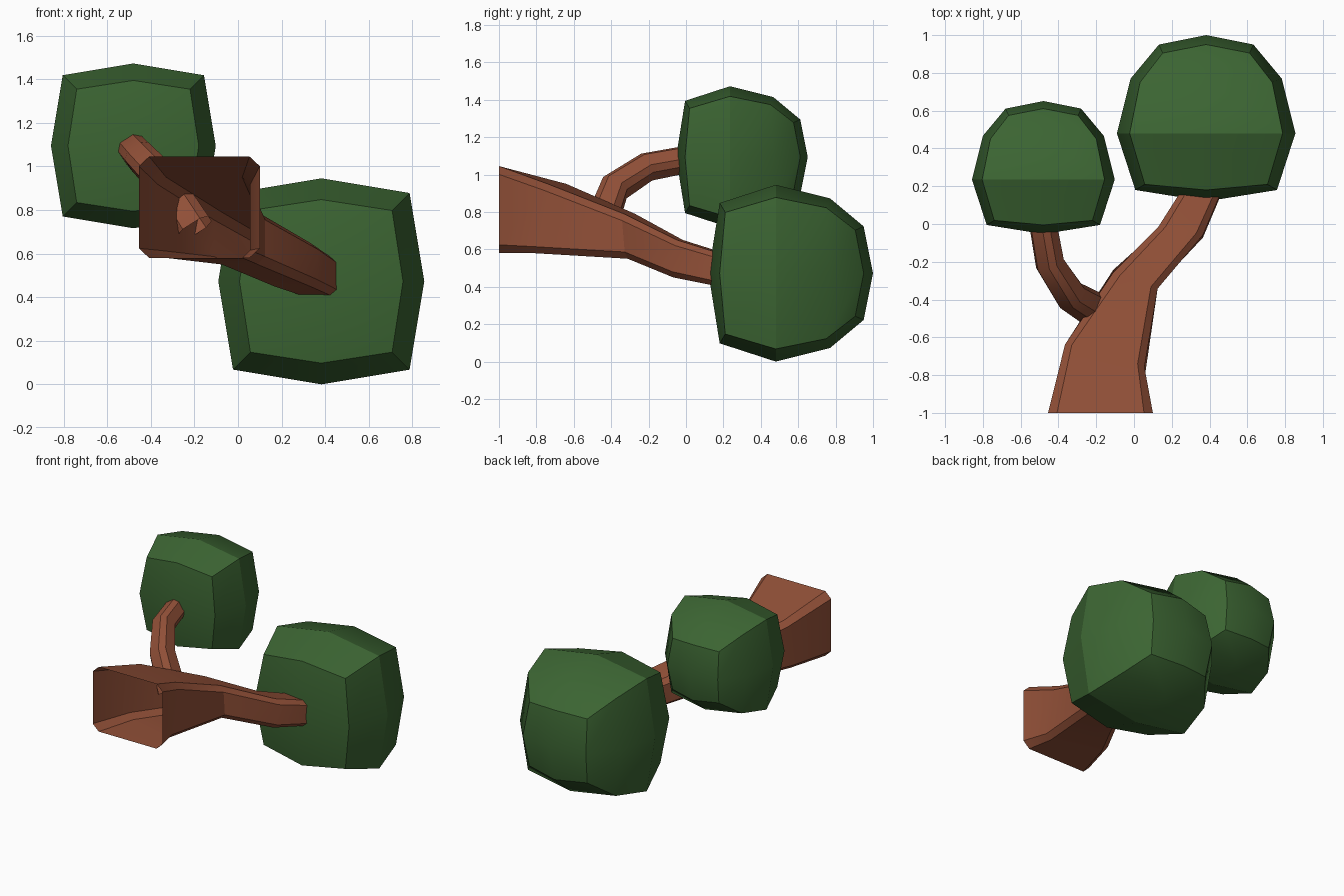
import bpy, bmesh
from mathutils import Vector
from math import radians

if "Cube" in bpy.data.objects:
    bpy.data.objects.remove(bpy.data.objects["Cube"])


def material(name, col):
    m = bpy.data.materials.new(name)
    m.diffuse_color = (*col, 1)
    m.use_nodes = True
    m.node_tree.nodes["Principled BSDF"].inputs["Base Color"].default_value = m.diffuse_color
    return m


GREEN = material("leaf green", (0.044, 0.128, 0.032))
BROWN = material("bark brown", (0.285, 0.080, 0.039))


def loft(name, rings, mat, start=None, end=None):
    """Skin a list of 8-point rings; optional pole points close the ends."""
    bm = bmesh.new()
    vr = [[bm.verts.new(p) for p in r] for r in rings]
    n = len(vr[0])
    for a, b in zip(vr, vr[1:]):
        for i in range(n):
            j = (i + 1) % n
            bm.faces.new((a[i], a[j], b[j], b[i]))
    for ring, pole in ((vr[0], start), (vr[-1], end)):
        if pole is not None:
            c = bm.verts.new(pole)
            for i in range(n):
                bm.faces.new((ring[i], ring[(i + 1) % n], c))
    bmesh.ops.recalc_face_normals(bm, faces=bm.faces)
    me = bpy.data.meshes.new(name)
    bm.to_mesh(me)
    bm.free()
    me.materials.append(mat)
    ob = bpy.data.objects.new(name, me)
    bpy.context.collection.objects.link(ob)
    bpy.ops.object.select_all(action='DESELECT')
    ob.select_set(True)
    bpy.context.view_layer.objects.active = ob
    bpy.ops.object.shade_smooth_by_angle(angle=radians(30))
    return ob


# leafy crowns: bulging square rings stacked along y (mid radius, mid y, corner, corner y)
CROWN = [(0.375, -0.30, 0.325, -0.27), (0.4725, 0.0, 0.405, 0.0),
         (0.40, 0.29, 0.35, 0.27), (0.25, 0.47, 0.23, 0.425)]
GRID = [(1, 0), (1, 1), (0, 1), (-1, 1), (-1, 0), (-1, -1), (0, -1), (1, -1)]


def crown(name, centre, s):
    c = Vector(centre)
    rings = []
    for rm, ym, rc, yc in CROWN:
        ring = []
        for gx, gz in GRID:
            r, y = (rc, yc) if gx and gz else (rm, ym)
            ring.append(c + s * Vector((gx * r, y, gz * r)))
        rings.append(ring)
    loft(name, rings, GREEN, c + s * Vector((0, -0.36, 0)), c + s * Vector((0, 0.52, 0)))


crown("large_crown", (0.382, 0.48, 0.4725), 1.0)
crown("small_crown", (-0.48, 0.235, 1.094), 0.8)


def chamfered(k, l):
    """Unit square -1..1 with cut corners."""
    a, b = 1 - k, 1 - l
    return [(1, -b), (1, b), (a, 1), (-a, 1), (-1, b), (-1, -b), (-a, -1), (a, -1)]


# trunk, open at the foot: left x, y, right x, y, bottom z, top z, y tilt of top
TRUNK = [(-0.455, -1.0, 0.10, -1.0, 0.58, 1.045, 0.0),
         (-0.365, -0.67, 0.055, -0.79, 0.58, 0.95, 0.04),
         (-0.11, -0.25, 0.125, -0.335, 0.55, 0.79, -0.01),
         (0.13, -0.02, 0.365, -0.065, 0.45, 0.65, 0.01),
         (0.27, 0.20, 0.46, 0.16, 0.405, 0.58, 0.01)]
rings = []
for xl, yl, xr, yr, zb, zt, tilt in TRUNK:
    ring = []
    for u, v in chamfered(0.17 if xl < -0.3 else 0.3, 0.19 if xl < -0.3 else 0.3):
        f, g = (u + 1) / 2, (v + 1) / 2
        ring.append((xl + (xr - xl) * f, yl + (yr - yl) * f + tilt * v, zb + (zt - zb) * g))
    rings.append(ring)
loft("trunk", rings, BROWN)

# side branch, starting inside the trunk
PATH = [Vector(p) for p in ((-0.20, -0.46, 0.715), (-0.335, -0.38, 0.93),
                            (-0.445, -0.21, 1.04), (-0.482, 0.0, 1.08))]
RAD = [0.085, 0.075, 0.068, 0.064]
side = Vector((0.83, 0, 0.55)).normalized()
rings = []
for i, p in enumerate(PATH):
    t = (PATH[min(i + 1, 3)] - PATH[max(i - 1, 0)]).normalized()
    n = (side - t * side.dot(t)).normalized()
    w = t.cross(n)
    rings.append([p + RAD[i] * (n * u + w * v) for u, v in chamfered(0.45, 0.45)])
loft("side_branch", rings, BROWN)
